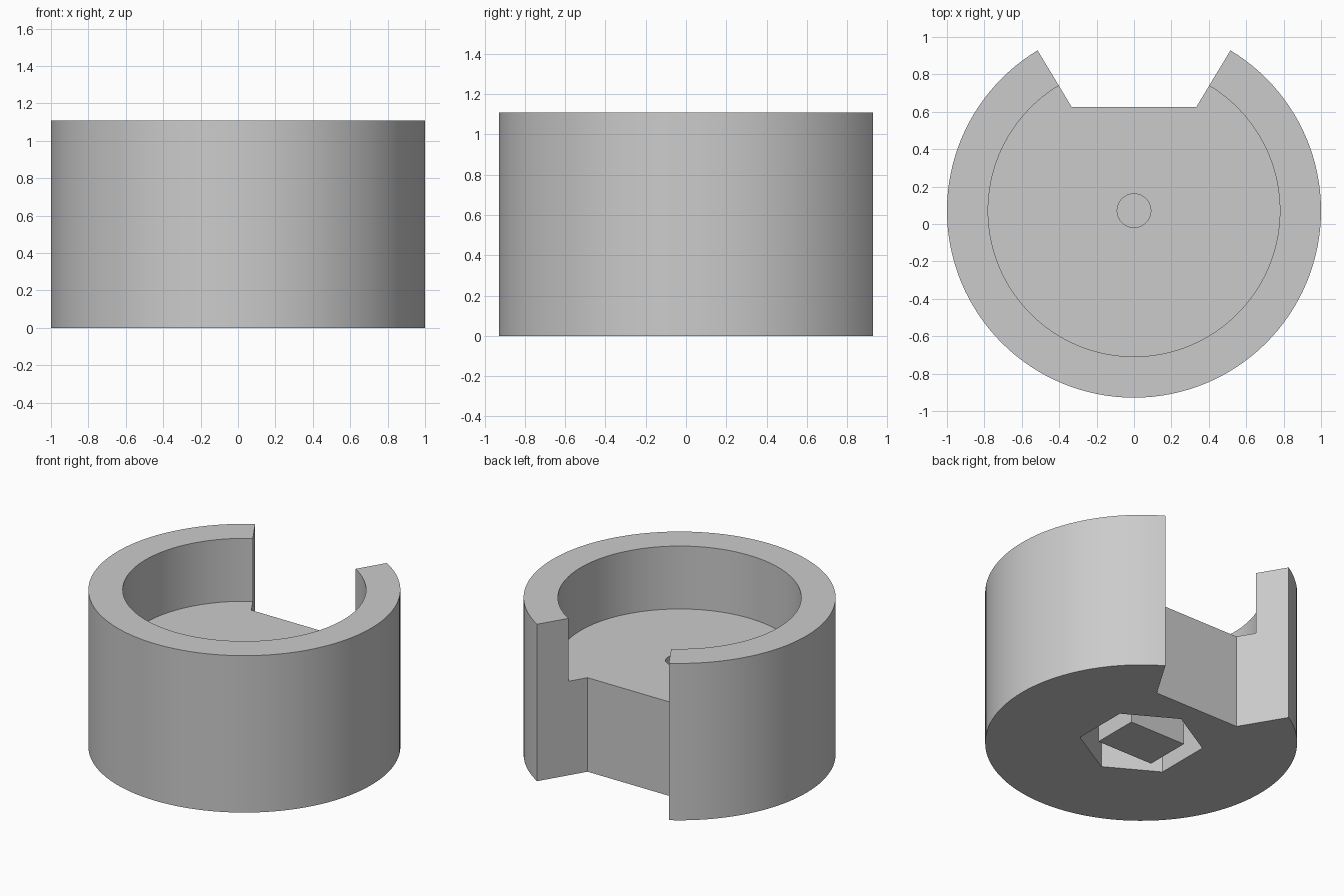
import bpy, bmesh, math

if "Cube" in bpy.data.objects:
    bpy.data.objects.remove(bpy.data.objects["Cube"], do_unlink=True)

CY = 0.0714       # axis of the cup in y
HEIGHT = 1.11
FLOOR = 0.665
RECESS = 0.4

grey = bpy.data.materials.new("plain grey")
grey.use_nodes = True
tone = (0.6, 0.6, 0.6, 1)
grey.diffuse_color = tone
grey.node_tree.nodes["Principled BSDF"].inputs["Base Color"].default_value = tone


def prism(name, points, z0, z1):
    """Extrude a counter-clockwise outline, given around the cup axis."""
    bm = bmesh.new()
    face = bm.faces.new([bm.verts.new((x, y + CY, z0)) for x, y in points])
    top = bmesh.ops.extrude_face_region(bm, geom=[face])["geom"]
    verts = [v for v in top if isinstance(v, bmesh.types.BMVert)]
    bmesh.ops.translate(bm, verts=verts, vec=(0, 0, z1 - z0))
    bmesh.ops.recalc_face_normals(bm, faces=bm.faces)
    mesh = bpy.data.meshes.new(name)
    bm.to_mesh(mesh)
    bm.free()
    mesh.materials.append(grey)
    obj = bpy.data.objects.new(name, mesh)
    bpy.context.collection.objects.link(obj)
    return obj


def ring(radius, sides, start=0.0):
    angles = [start + math.tau * i / sides for i in range(sides)]
    return [(radius * math.cos(a), radius * math.sin(a)) for a in angles]


def activate(obj):
    bpy.ops.object.select_all(action="DESELECT")
    obj.select_set(True)
    bpy.context.view_layer.objects.active = obj


def cut(target, cutter):
    cutter.hide_render = True
    activate(target)
    mod = target.modifiers.new("cut", "BOOLEAN")
    mod.operation = "DIFFERENCE"
    mod.solver = "EXACT"
    mod.object = cutter
    bpy.ops.object.modifier_apply(modifier=mod.name)
    bpy.data.objects.remove(cutter, do_unlink=True)


# Round cup with an open bore
cup = prism("cup_body", ring(1, 128), 0, HEIGHT)
cut(cup, prism("bore_cutter", ring(0.78, 128), FLOOR, HEIGHT + 0.2))

# Notch through the back wall, with sides pointing at the axis
nx, ny = 0.333, 0.5536
notch = [(-nx, ny), (nx, ny), (nx * 2.5, ny * 2.5), (-nx * 2.5, ny * 2.5)]
cut(cup, prism("notch_cutter", notch, -0.2, HEIGHT + 0.2))

# Small blind hole in the floor, hexagonal recess underneath
cut(cup, prism("hole_cutter", ring(0.09, 48), FLOOR - 0.15, FLOOR + 0.1))
cut(cup, prism("recess_cutter", ring(0.398, 6, math.pi / 6), -0.2, RECESS))

activate(cup)
bpy.ops.object.shade_smooth_by_angle(angle=math.radians(30))

# Rectangular post in the recess, flush with the underside
px, py = 0.22, 0.164
prism("recess_post", [(-px, -py), (px, -py), (px, py), (-px, py)], 0, RECESS + 0.02)
